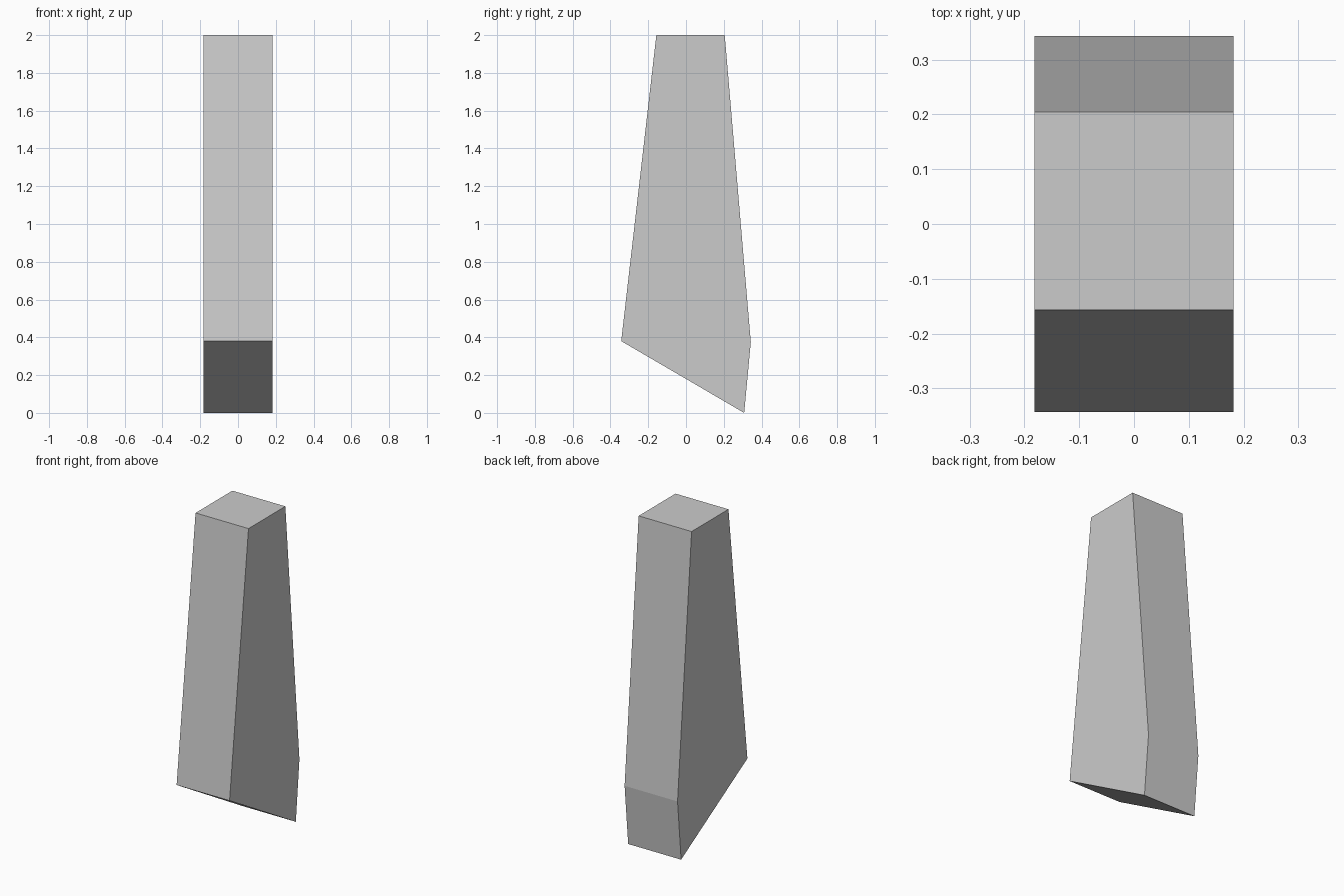
import bpy, bmesh
from mathutils import Vector

if "Cube" in bpy.data.objects:
    bpy.data.objects.remove(bpy.data.objects["Cube"])

# Tapered blade-like block: side profile (y, z) extruded across x
profile = [(-0.157, 2.0), (-0.343, 0.38), (0.308, 0.0), (0.343, 0.375), (0.205, 2.0)]
half_width = 0.182

bm = bmesh.new()
side = bm.faces.new([bm.verts.new((-half_width, y, z)) for y, z in profile])
extruded = bmesh.ops.extrude_face_region(bm, geom=[side])
moved = [v for v in extruded["geom"] if isinstance(v, bmesh.types.BMVert)]
bmesh.ops.translate(bm, verts=moved, vec=Vector((2 * half_width, 0, 0)))

# Make sure both sides are capped exactly once
if not any(all(v.co.x < 0 for v in f.verts) for f in bm.faces):
    bm.faces.new([v for v in bm.verts if v.co.x < 0])
bmesh.ops.recalc_face_normals(bm, faces=bm.faces)

mesh = bpy.data.meshes.new("tapered_block")
bm.to_mesh(mesh)
bm.free()
block = bpy.data.objects.new("tapered_block", mesh)
bpy.context.collection.objects.link(block)
